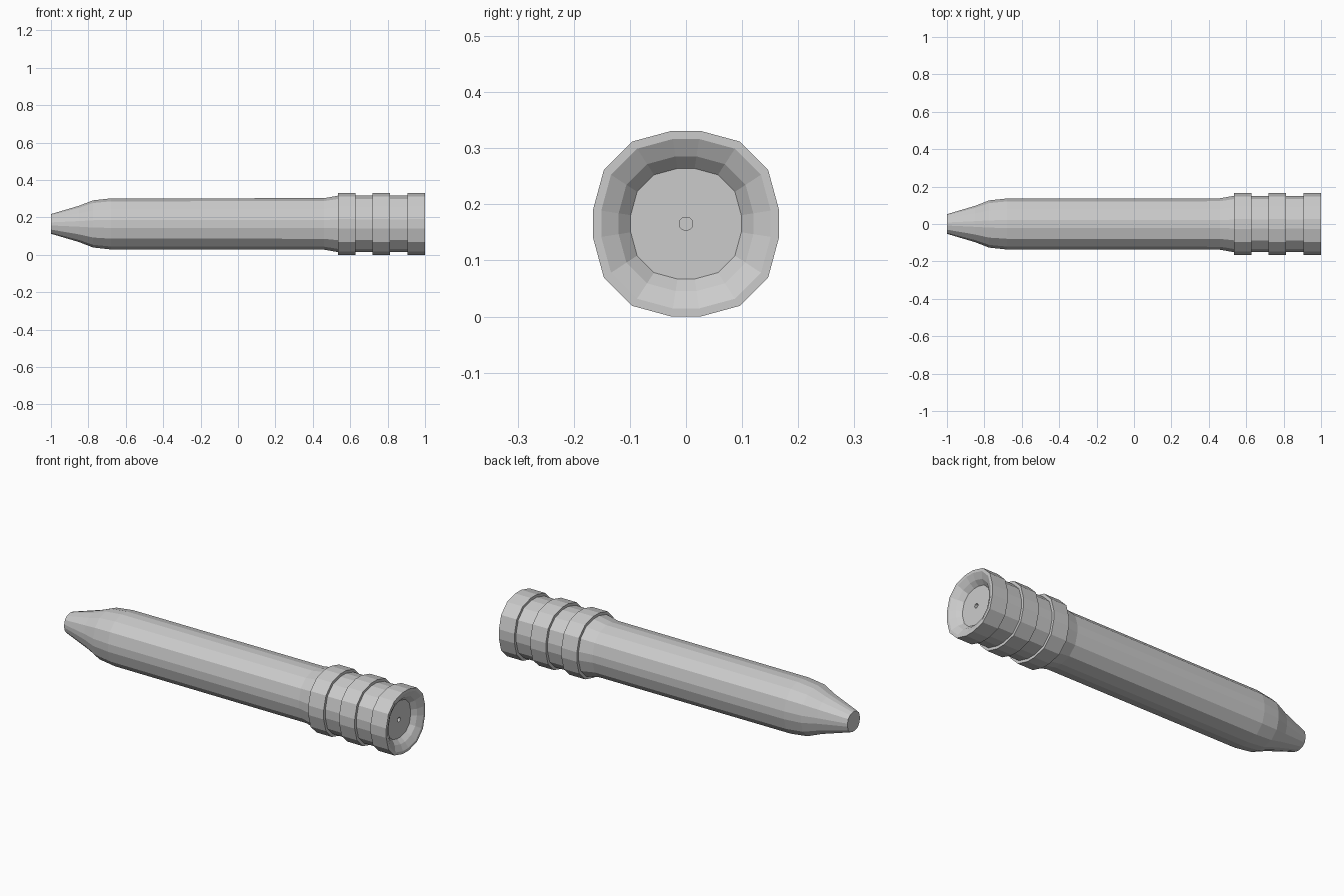
import bpy, bmesh

if "Cube" in bpy.data.objects:
    bpy.data.objects.remove(bpy.data.objects["Cube"])

CZ = 0.1655  # height of the long axis

# One quadrant of the sixteen-sided, slightly squared cross-section
QUAD = [(1.0, 0.155), (0.885, 0.578), (0.578, 0.885), (0.155, 1.0)]
SECTION = []
for i in range(4):
    for y, z in QUAD:
        for _ in range(i):
            y, z = -z, y
        SECTION.append((y, z))


def lathe(name, profile):
    """Skin the cross-section along (x, radius) stations and cap both ends."""
    bm = bmesh.new()
    rings = [[bm.verts.new((x, y * r, CZ + z * r)) for y, z in SECTION]
             for x, r in profile]
    n = len(SECTION)
    for a, b in zip(rings, rings[1:]):
        for i in range(n):
            j = (i + 1) % n
            bm.faces.new((a[i], a[j], b[j], b[i]))
    bm.faces.new(rings[0])
    bm.faces.new(rings[-1])
    bmesh.ops.recalc_face_normals(bm, faces=bm.faces)
    mesh = bpy.data.meshes.new(name)
    bm.to_mesh(mesh)
    bm.free()
    obj = bpy.data.objects.new(name, mesh)
    bpy.context.collection.objects.link(obj)
    return obj


# Tapered tip, straight shaft and flare up to the collar
profile = [(-1.0, 0.0525), (-0.85, 0.097), (-0.775, 0.126), (-0.68, 0.1365),
           (0.46, 0.1375), (0.535, 0.151)]

# Three raised grip bands separated by grooves
BAND, GROOVE = 0.1655, 0.151
for start, end in ((0.535, 0.627), (0.72, 0.812), (0.907, 1.0)):
    if start > 0.6:
        profile.append((start, GROOVE))
    profile += [(start, BAND), (end, BAND)]
    if end < 1.0:
        profile.append((end, GROOVE))

# Dished end with a flat floor and a small central hole
profile += [(1.0, 0.151), (0.983, 0.12), (0.96, 0.0985),
            (0.96, 0.0115), (0.93, 0.0115)]

lathe("banded_shaft", profile)
